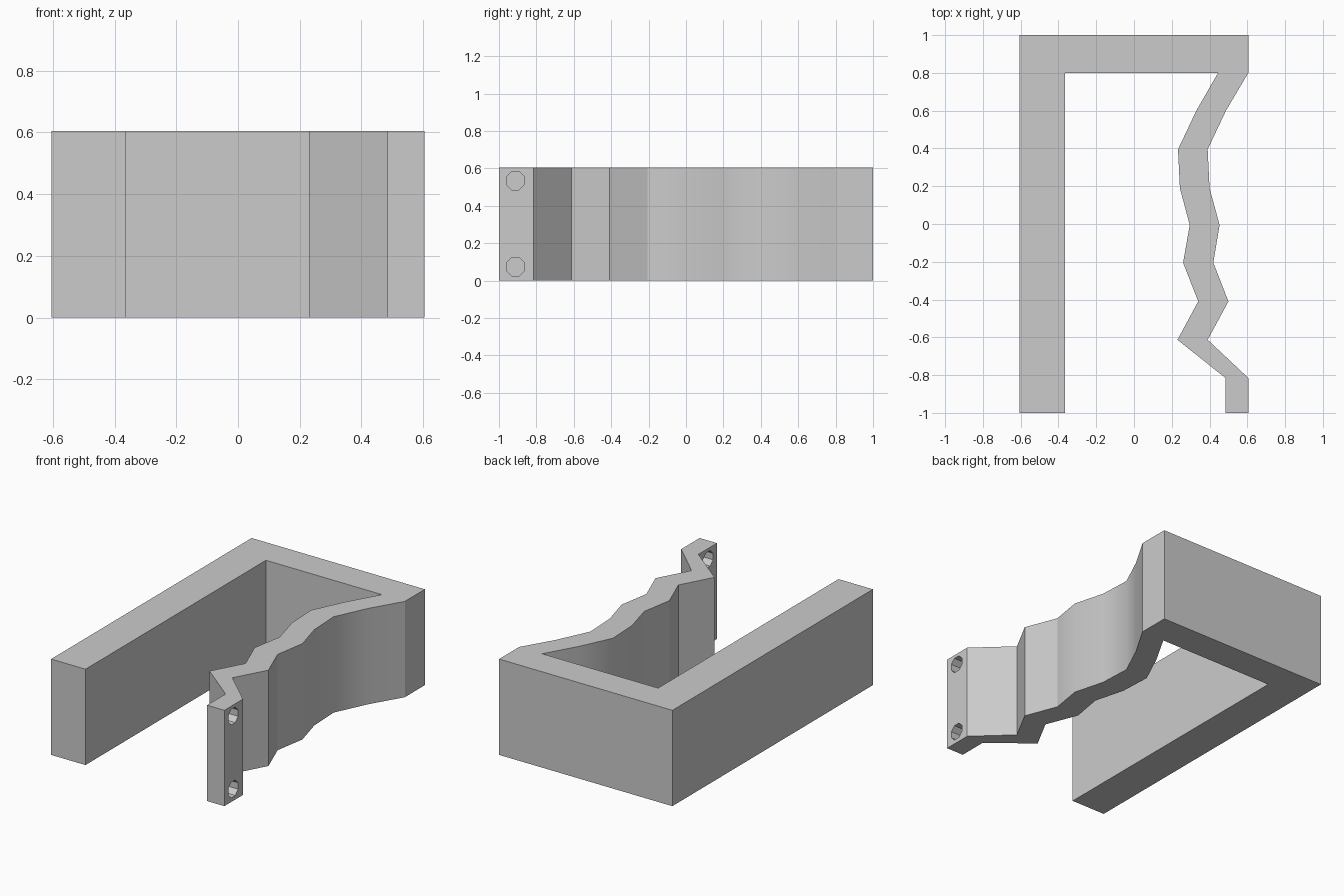
import bpy, bmesh, math
from mathutils import Matrix

cube = bpy.data.objects.get("Cube")
if cube:
    bpy.data.objects.remove(cube, do_unlink=True)

HEIGHT = 0.605
HALF_W = 0.605

grey = bpy.data.materials.new("plain grey")
grey.use_nodes = True
colour = (0.6, 0.6, 0.6, 1)
grey.diffuse_color = colour
grey.node_tree.nodes["Principled BSDF"].inputs["Base Color"].default_value = colour


def make_object(name, bm):
    bmesh.ops.recalc_face_normals(bm, faces=bm.faces)
    mesh = bpy.data.meshes.new(name)
    bm.to_mesh(mesh)
    bm.free()
    mesh.materials.append(grey)
    obj = bpy.data.objects.new(name, mesh)
    bpy.context.collection.objects.link(obj)
    return obj


# Wavy arm: (y, inner x, outer x) from the back wall to the front tip
wave = [
    (0.8, 0.445, HALF_W), (0.6, 0.33, 0.487), (0.395, 0.233, 0.39),
    (0.19, 0.243, 0.4), (-0.005, 0.295, 0.453), (-0.205, 0.26, 0.42),
    (-0.41, 0.34, 0.5), (-0.613, 0.23, 0.39), (-0.815, 0.484, HALF_W),
    (-1, 0.484, HALF_W),
]

# Clip outline: straight arm, back wall, then out and back along the wavy arm
outline = [(-0.365, 0.8), (-0.365, -1), (-HALF_W, -1), (-HALF_W, 1), (HALF_W, 1)]
outline += [(outer, y) for y, inner, outer in wave]
outline += [(inner, y) for y, inner, outer in reversed(wave)]

bm = bmesh.new()
base = bm.faces.new([bm.verts.new((x, y, 0)) for x, y in outline])
top = bmesh.ops.extrude_face_region(bm, geom=[base])["geom"]
bmesh.ops.translate(bm, vec=(0, 0, HEIGHT),
                    verts=[v for v in top if isinstance(v, bmesh.types.BMVert)])
clip = make_object("clip_body", bm)

# Two octagonal holes through the front tip
bm = bmesh.new()
for z in (0.075, 0.535):
    place = (Matrix.Translation((0.545, -0.912, z))
             @ Matrix.Rotation(math.pi / 2, 4, 'Y')
             @ Matrix.Rotation(math.pi / 8, 4, 'Z'))
    bmesh.ops.create_cone(bm, cap_ends=True, segments=8, radius1=0.053,
                          radius2=0.053, depth=0.3, matrix=place)
cutter = make_object("hole_cutter", bm)
cutter.hide_render = True

cut = clip.modifiers.new("holes", 'BOOLEAN')
cut.operation = 'DIFFERENCE'
cut.solver = 'EXACT'
cut.object = cutter

bpy.ops.object.select_all(action='DESELECT')
clip.select_set(True)
bpy.context.view_layer.objects.active = clip
bpy.ops.object.modifier_apply(modifier="holes")
bpy.data.objects.remove(cutter, do_unlink=True)

# Smooth the gentle bends, keep the corners crisp
bpy.ops.object.shade_smooth_by_angle(angle=math.radians(30))
